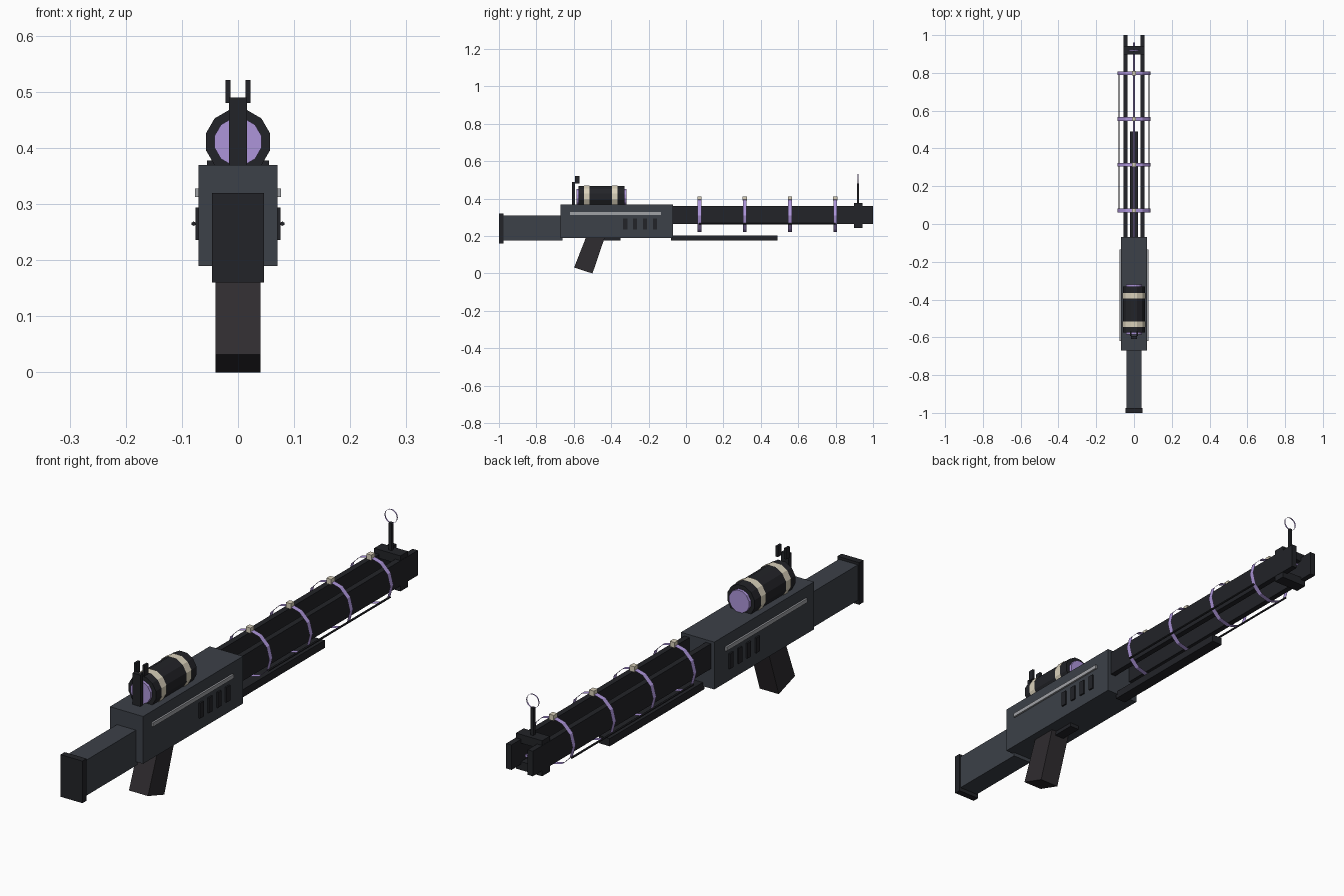
import bpy, bmesh, math
from mathutils import Matrix

if "Cube" in bpy.data.objects:
    bpy.data.objects.remove(bpy.data.objects["Cube"])


def mat(name, rgb):
    m = bpy.data.materials.new(name)
    m.diffuse_color = (*rgb, 1)
    m.use_nodes = True
    m.node_tree.nodes["Principled BSDF"].inputs["Base Color"].default_value = m.diffuse_color
    return m


STEEL = mat("steel", (0.045, 0.052, 0.065))
DARK = mat("dark", (0.016, 0.017, 0.021))
GRIP = mat("grip_brown", (0.028, 0.025, 0.029))
PURPLE = mat("purple", (0.42, 0.30, 0.70))
CREAM = mat("cream", (0.70, 0.64, 0.50))
SILVER = mat("silver", (0.35, 0.36, 0.38))


def finish(name, bm, material):
    me = bpy.data.meshes.new(name)
    bm.to_mesh(me)
    bm.free()
    me.materials.append(material)
    ob = bpy.data.objects.new(name, me)
    bpy.context.collection.objects.link(ob)
    return ob


def box(name, x, y, z, material):
    """Box from (min, max) ranges."""
    bm = bmesh.new()
    c = [(a + b) / 2 for a, b in (x, y, z)]
    s = [b - a for a, b in (x, y, z)]
    bmesh.ops.create_cube(bm, size=1, matrix=Matrix.Translation(c) @ Matrix.Diagonal((*s, 1)))
    return finish(name, bm, material)


def pair(name, x, y, z, material):
    box(name + "_right", x, y, z, material)
    box(name + "_left", (-x[1], -x[0]), y, z, material)


def tube(name, x, z, y0, y1, r, n, material, caps=True, phase=0.0):
    """Cylinder along y; open band when caps is False."""
    bm = bmesh.new()
    m = (Matrix.Translation((x, (y0 + y1) / 2, z)) @ Matrix.Rotation(-math.pi / 2, 4, 'X')
         @ Matrix.Rotation(phase, 4, 'Z'))
    bmesh.ops.create_cone(bm, cap_ends=caps, segments=n, radius1=r, radius2=r,
                          depth=y1 - y0, matrix=m)
    return finish(name, bm, material)


# Body and stock
box("receiver", (-0.07, 0.07), (-0.67, -0.07), (0.19, 0.37), STEEL)
box("stock", (-0.04, 0.04), (-0.98, -0.66), (0.175, 0.31), STEEL)
box("butt_plate", (-0.046, 0.046), (-1.0, -0.975), (0.16, 0.32), DARK)

# Slanted grip, extruded from its side profile
bm = bmesh.new()
profile = [(-0.598, 0.032), (-0.50, 0.0), (-0.432, 0.2), (-0.532, 0.2)]
face = bm.faces.new([bm.verts.new((-0.04, y, z)) for y, z in profile])
ext = bmesh.ops.extrude_face_region(bm, geom=[face])
bmesh.ops.translate(bm, vec=(0.08, 0, 0),
                    verts=[v for v in ext["geom"] if isinstance(v, bmesh.types.BMVert)])
bmesh.ops.recalc_face_normals(bm, faces=bm.faces)
finish("grip", bm, GRIP)
box("trigger", (-0.02, 0.02), (-0.45, -0.35), (0.175, 0.195), DARK)

# Side strips and vents
pair("side_strip", (0.065, 0.077), (-0.62, -0.135), (0.313, 0.328), SILVER)
for i in range(4):
    y = -0.325 + i * 0.053
    pair(f"vent_{i + 1}", (0.065, 0.076), (y - 0.011, y + 0.011), (0.236, 0.294), DARK)

# Canister with cream bands and purple end caps
FLAT = math.pi / 12
CZ = 0.411
tube("canister", 0, CZ, -0.575, -0.33, 0.059, 12, DARK, phase=FLAT)
for i, y in enumerate((-0.53, -0.38)):
    tube(f"canister_band_{i + 1}", 0, CZ, y - 0.015, y + 0.015, 0.062, 12, CREAM, False, FLAT)
tube("canister_core", 0, CZ, -0.586, -0.319, 0.043, 12, PURPLE, phase=FLAT)

# Rear sight
box("rear_sight_post", (-0.016, 0.016), (-0.61, -0.593), (0.36, 0.49), DARK)
pair("rear_sight_prong", (0.013, 0.022), (-0.593, -0.57), (0.48, 0.521), DARK)

# Barrel rails, energy line, lower bar
pair("rail", (0.034, 0.056), (-0.08, 1.0), (0.265, 0.36), DARK)
tube("energy_line", 0, 0.312, -0.08, 0.96, 0.006, 8, PURPLE)
box("lower_bar", (-0.022, 0.022), (-0.08, 0.49), (0.175, 0.204), DARK)

# Coil rings with top clamps, joined by thin side rods
for i in range(4):
    y = 0.072 + i * 0.242
    tube(f"coil_ring_{i + 1}", 0, 0.311, y - 0.01, y + 0.01, 0.088, 12, PURPLE, False)
    box(f"ring_clamp_{i + 1}", (-0.01, 0.01), (y - 0.011, y + 0.011), (0.39, 0.411), CREAM)
for side, x in (("left", -0.079), ("right", 0.079)):
    tube(f"side_rod_{side}", x, 0.265, 0.07, 0.80, 0.004, 6, DARK)

# Muzzle bridges and ring front sight
box("muzzle_bridge_top", (-0.055, 0.055), (0.897, 0.943), (0.345, 0.378), DARK)
box("muzzle_bridge_bottom", (-0.055, 0.055), (0.897, 0.943), (0.243, 0.275), DARK)
box("front_sight_post", (-0.006, 0.006), (0.914, 0.926), (0.37, 0.482), DARK)
tube("front_sight_ring", 0, 0.506, 0.917, 0.923, 0.026, 16, PURPLE, False)
